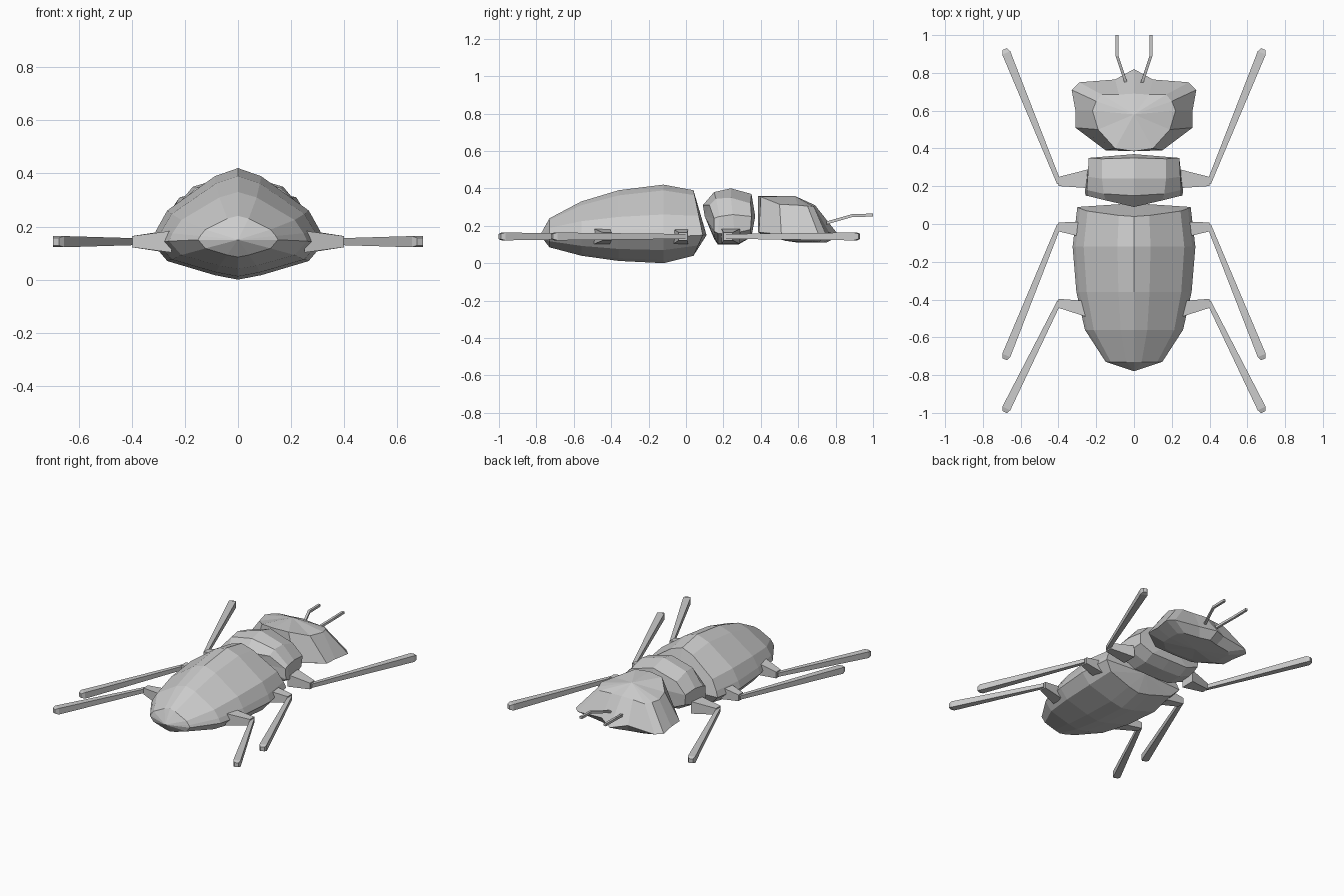
import bpy, bmesh
from mathutils import Vector

if "Cube" in bpy.data.objects:
    bpy.data.objects.remove(bpy.data.objects["Cube"])

GREY = (0.6, 0.6, 0.6, 1)
mat = bpy.data.materials.new("light grey")
mat.use_nodes = True
mat.diffuse_color = GREY
mat.node_tree.nodes["Principled BSDF"].inputs["Base Color"].default_value = GREY


def loft(name, rings, start=None, end=None):
    """Skin closed rings of points; ends close flat or fan to a point."""
    bm = bmesh.new()
    rows = [[bm.verts.new(p) for p in r] for r in rings]
    n = len(rows[0])
    for a, b in zip(rows, rows[1:]):
        for i in range(n):
            j = (i + 1) % n
            bm.faces.new((a[i], a[j], b[j], b[i]))
    for row, tip in ((rows[0], start), (rows[-1], end)):
        if tip is None:
            bm.faces.new(row)
        else:
            t = bm.verts.new(tip)
            for i in range(n):
                bm.faces.new((row[i], row[(i + 1) % n], t))
    bmesh.ops.recalc_face_normals(bm, faces=bm.faces)
    me = bpy.data.meshes.new(name)
    bm.to_mesh(me)
    bm.free()
    me.materials.append(mat)
    ob = bpy.data.objects.new(name, me)
    bpy.context.collection.objects.link(ob)
    return ob


def mirrored(half):
    """Complete a half ring whose first and last points lie on x = 0."""
    return half + [(-x, y, z) for x, y, z in half[-2:0:-1]]


def bar(name, stops, side):
    """Square-section bar through stops of (point, half width, half height)."""
    rings = []
    for p, w, h in stops:
        p, s, up = Vector(p), Vector(side).normalized() * w, Vector((0, 0, h))
        rings.append([p - s - up, p + s - up, p + s + up, p - s + up])
    return loft(name, rings)


# Abdomen: one cross-section scaled along the body
SECTION = [(0, -1), (0.27, -0.88), (0.82, -0.5), (1, 0), (0.95, 0.16),
           (0.82, 0.43), (0.27, 0.89), (0, 1)]


def abdomen_ring(y, width, low, mid, top, lean=0.0):
    return mirrored([(u * width, y - lean * abs(t),
                      mid + t * ((top - mid) if t > 0 else (mid - low)))
                     for u, t in SECTION])


loft("abdomen", [
    abdomen_ring(-0.73, 0.15, 0.085, 0.15, 0.24),
    abdomen_ring(-0.56, 0.26, 0.04, 0.145, 0.33),
    abdomen_ring(-0.36, 0.305, 0.012, 0.14, 0.39),
    abdomen_ring(-0.12, 0.325, 0.0, 0.14, 0.42),
    abdomen_ring(0.09, 0.30, 0.04, 0.15, 0.39, 0.05),
], start=(0, -0.78, 0.15), end=(0, 0.11, 0.15))

# Thorax
loft("thorax", [
    mirrored([(0, 0.15, 0.13), (0.15, 0.155, 0.13), (0.255, 0.15, 0.17),
              (0.25, 0.15, 0.24), (0.15, 0.125, 0.31), (0, 0.09, 0.31)]),
    mirrored([(0, 0.17, 0.10), (0.14, 0.17, 0.105), (0.26, 0.17, 0.16),
              (0.25, 0.18, 0.25), (0.16, 0.16, 0.345), (0, 0.15, 0.38)]),
    mirrored([(0, 0.28, 0.10), (0.14, 0.28, 0.105), (0.25, 0.26, 0.16),
              (0.245, 0.25, 0.26), (0.17, 0.24, 0.35), (0, 0.24, 0.40)]),
    mirrored([(0, 0.35, 0.14), (0.14, 0.35, 0.14), (0.235, 0.345, 0.18),
              (0.24, 0.35, 0.25), (0.17, 0.345, 0.32), (0, 0.35, 0.37)]),
], start=(0, 0.10, 0.25), end=(0, 0.37, 0.25))

# Head: underside, wide brim, then the raised crown
loft("head", [
    mirrored([(0, 0.43, 0.145), (0.11, 0.44, 0.145), (0.2, 0.53, 0.12),
              (0.21, 0.6, 0.115), (0.21, 0.68, 0.112), (0.18, 0.71, 0.112),
              (0.07, 0.73, 0.11), (0, 0.75, 0.11)]),
    mirrored([(0, 0.385, 0.165), (0.15, 0.39, 0.165), (0.31, 0.51, 0.155),
              (0.31, 0.6, 0.15), (0.33, 0.71, 0.15), (0.29, 0.75, 0.15),
              (0.10, 0.765, 0.165), (0, 0.82, 0.145)]),
    mirrored([(0, 0.385, 0.36), (0.1, 0.40, 0.355), (0.19, 0.50, 0.315),
              (0.22, 0.6, 0.31), (0.20, 0.65, 0.305), (0.17, 0.685, 0.30),
              (0.08, 0.685, 0.305), (0, 0.69, 0.31)]),
], start=(0, 0.6, 0.11), end=(0, 0.58, 0.36))

# Legs: hip stub and long shin for each pair, on both sides
# (pair, hip base x, hip base y, hip tip y, hip half depth, foot y)
LEGS = [("front", 0.24, 0.24, 0.225, 0.05, 0.915),
        ("middle", 0.27, -0.03, -0.015, 0.04, -0.705),
        ("rear", 0.25, -0.45, -0.42, 0.042, -0.985)]
for sx, side in ((1, "left"), (-1, "right")):
    for pair, bx, by, ty, depth, foot in LEGS:
        bar(f"{pair}_{side}_hip",
            [((sx * bx, by, 0.143), depth, 0.041),
             ((sx * 0.40, ty, 0.143), 0.024, 0.021)], (0, 1, 0))
        a = Vector((sx * 0.40, ty, 0.143))
        b = Vector((sx * 0.68, foot, 0.143))
        d = (b - a).normalized()
        bar(f"{pair}_{side}_shin",
            [(a - d * 0.01, 0.012, 0.013), (b - d * 0.01, 0.023, 0.021),
             (b + d * 0.012, 0.013, 0.014)], (-d.y, d.x, 0))

    # Bent antennae
    bar(f"{side}_antenna",
        [((sx * 0.043, 0.75, 0.215), 0.008, 0.008),
         ((sx * 0.09, 0.89, 0.255), 0.008, 0.008),
         ((sx * 0.09, 1.0, 0.257), 0.008, 0.008)], (1, 0, 0))
